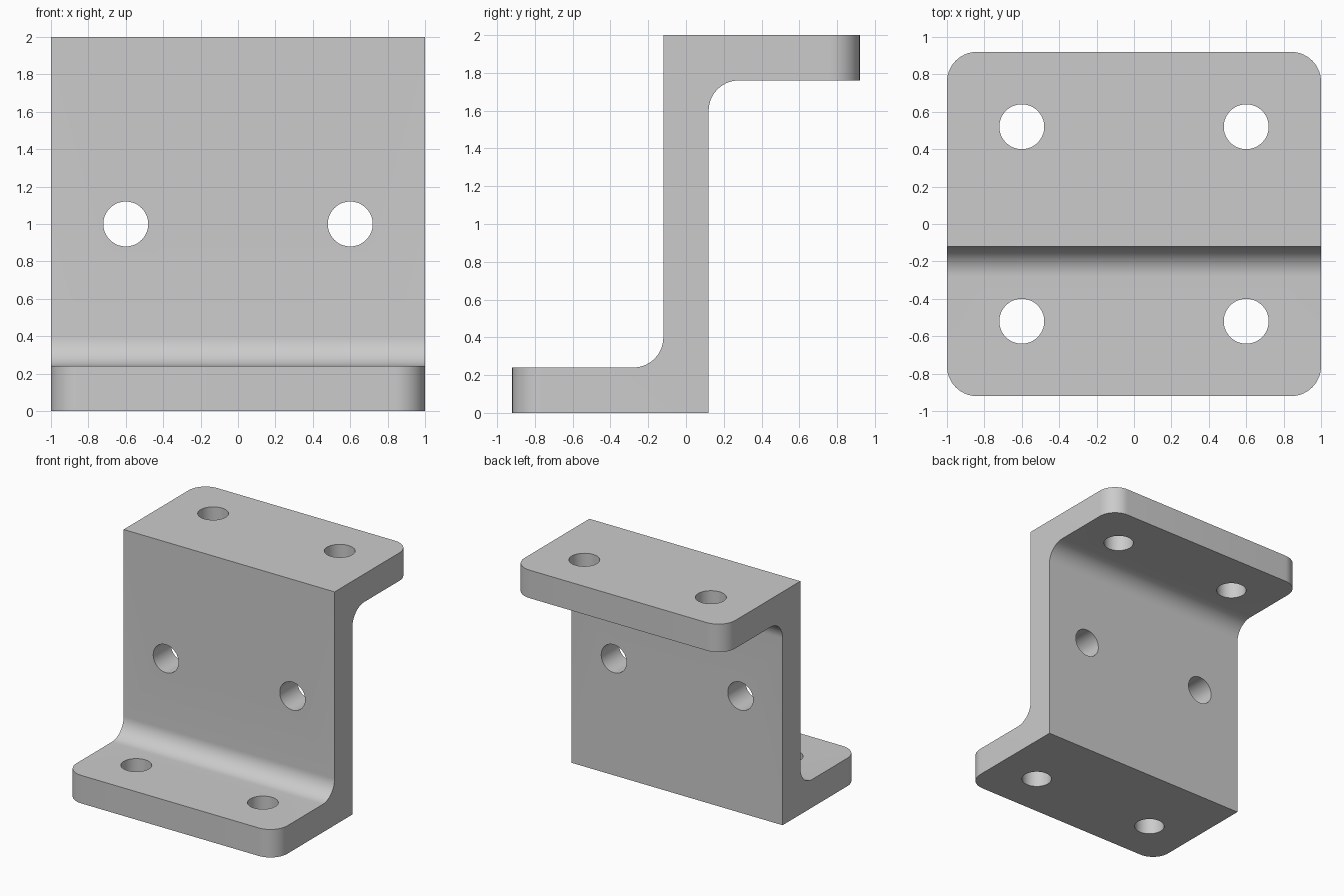
import bpy, bmesh, math
from mathutils import Matrix, Vector

cube = bpy.data.objects.get("Cube")
if cube:
    bpy.data.objects.remove(cube)

HALF, REACH, WEB, THICK, HEIGHT = 1.0, 0.92, 0.12, 0.24, 2.0
ROUND, HOLE_R, HOLE_X, HOLE_Y = 0.16, 0.12, 0.6, 0.52

# Plain grey metal
grey = bpy.data.materials.new("grey_metal")
grey.use_nodes = True
colour = (0.6, 0.6, 0.6, 1)
grey.diffuse_color = colour
grey.node_tree.nodes["Principled BSDF"].inputs["Base Color"].default_value = colour


def make_object(name, bm):
    bmesh.ops.recalc_face_normals(bm, faces=bm.faces)
    mesh = bpy.data.meshes.new(name)
    bm.to_mesh(mesh)
    bm.free()
    mesh.materials.append(grey)
    obj = bpy.data.objects.new(name, mesh)
    bpy.context.collection.objects.link(obj)
    return obj


# Z-shaped profile: half of it, then the same half turned around the centre
half = [(WEB, 0), (-REACH, 0), (-REACH, THICK), (-WEB, THICK)]
profile = half + [(-y, HEIGHT - z) for y, z in half]
bm = bmesh.new()
face = bm.faces.new([bm.verts.new((-HALF, y, z)) for y, z in profile])
side = bmesh.ops.extrude_face_region(bm, geom=[face])
moved = [v for v in side["geom"] if isinstance(v, bmesh.types.BMVert)]
bmesh.ops.translate(bm, verts=moved, vec=(2 * HALF, 0, 0))
bmesh.ops.recalc_face_normals(bm, faces=bm.faces)


# Round the flange corners and fill the two inner bends
def is_rounded(edge):
    a, b = (v.co for v in edge.verts)
    mid = (a + b) / 2
    corner = abs(a.z - b.z) > 0.1 and abs(mid.y) > REACH - 0.01
    bend_z = THICK if mid.y < 0 else HEIGHT - THICK
    bend = (abs(a.x - b.x) > 1 and abs(abs(mid.y) - WEB) < 0.01
            and abs(mid.z - bend_z) < 0.01)
    return corner or bend


bmesh.ops.bevel(bm, geom=[e for e in bm.edges if is_rounded(e)], offset=ROUND,
                offset_type='OFFSET', segments=14, profile=0.5, affect='EDGES')
bracket = make_object("z_bracket", bm)

# Bolt holes: two through each flange and two through the web
bm = bmesh.new()
upright = Matrix.Identity(4)
lying = Matrix.Rotation(math.pi / 2, 4, 'X')
spots = [((-HOLE_Y, THICK / 2), upright), ((HOLE_Y, HEIGHT - THICK / 2), upright),
         ((0, HEIGHT / 2), lying)]
for x in (-HOLE_X, HOLE_X):
    for (y, z), turn in spots:
        bmesh.ops.create_cone(bm, cap_ends=True, segments=64, radius1=HOLE_R,
                              radius2=HOLE_R, depth=0.5,
                              matrix=Matrix.Translation(Vector((x, y, z))) @ turn)
cutter = make_object("hole_cutter", bm)
cutter.hide_render = True

bpy.ops.object.select_all(action='DESELECT')
bpy.context.view_layer.objects.active = bracket
bracket.select_set(True)
drill = bracket.modifiers.new("bolt_holes", 'BOOLEAN')
drill.operation, drill.solver, drill.object = 'DIFFERENCE', 'EXACT', cutter
bpy.ops.object.modifier_apply(modifier=drill.name)
bpy.data.objects.remove(cutter)

# Smooth the curved surfaces and keep the edges crisp
bpy.ops.object.shade_smooth_by_angle(angle=math.radians(30))
